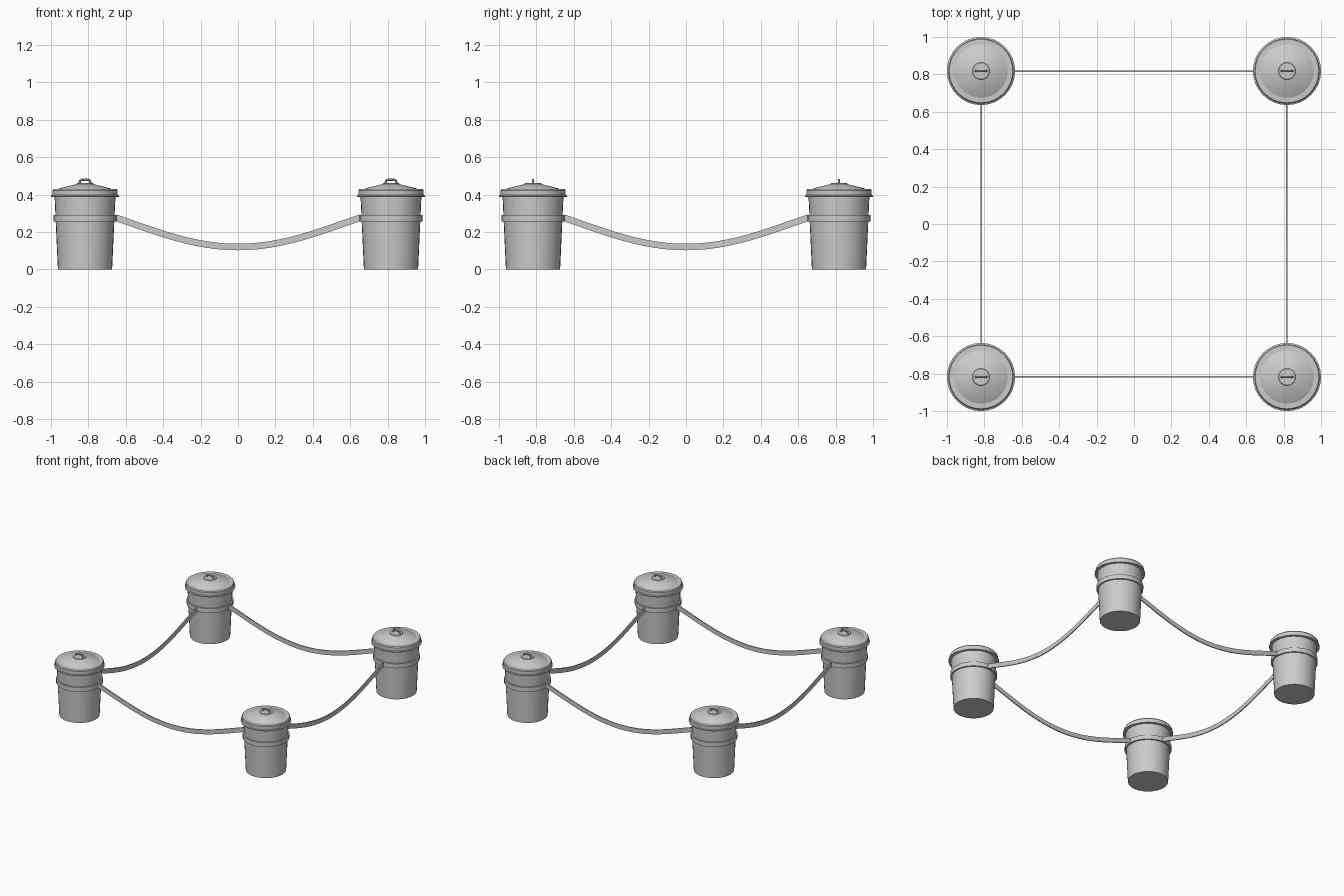
import bpy, bmesh, math
from mathutils import Vector

if "Cube" in bpy.data.objects:
    bpy.data.objects.remove(bpy.data.objects["Cube"])

C = 0.818      # bin centre offset on both axes
SEG = 32


def finish(name, bm, loc=(0, 0, 0), angle=30):
    bmesh.ops.recalc_face_normals(bm, faces=bm.faces)
    me = bpy.data.meshes.new(name)
    bm.to_mesh(me)
    bm.free()
    ob = bpy.data.objects.new(name, me)
    bpy.context.collection.objects.link(ob)
    ob.location = loc
    bpy.ops.object.select_all(action='DESELECT')
    bpy.context.view_layer.objects.active = ob
    ob.select_set(True)
    bpy.ops.object.shade_smooth_by_angle(angle=math.radians(angle))
    return ob


def lathe(name, profile, loc, closed=False):
    bm = bmesh.new()
    vs = [bm.verts.new((r, 0, z)) for r, z in profile]
    pairs = list(zip(vs, vs[1:])) + ([(vs[-1], vs[0])] if closed else [])
    es = [bm.edges.new(p) for p in pairs]
    bmesh.ops.spin(bm, geom=vs + es, axis=(0, 0, 1), cent=(0, 0, 0),
                   steps=SEG, angle=math.tau)
    bmesh.ops.remove_doubles(bm, verts=bm.verts, dist=1e-5)
    return finish(name, bm, loc)


def sweep(name, path, section, side, loc=(0, 0, 0)):
    # section points are (along side, along path normal)
    bm = bmesh.new()
    side = Vector(side)
    path = [Vector(p) for p in path]
    rings = []
    for i, p in enumerate(path):
        t = (path[min(i + 1, len(path) - 1)] - path[max(i - 1, 0)]).normalized()
        n = side.cross(t)
        rings.append([bm.verts.new(p + side * a + n * b) for a, b in section])
    k = len(section)
    for r, s in zip(rings, rings[1:]):
        for j in range(k):
            bm.faces.new((r[j], r[(j + 1) % k], s[(j + 1) % k], s[j]))
    bm.faces.new(rings[0])
    bm.faces.new(rings[-1])
    return finish(name, bm, loc)


body = [(0, 0), (0.145, 0), (0.163, 0.395), (0, 0.395)]
band = [(0.152, 0.257), (0.168, 0.257), (0.168, 0.292), (0.152, 0.292)]
lid = [(0, 0.388), (0.181, 0.388), (0.182, 0.394), (0.175, 0.398), (0.175, 0.422),
       (0.17, 0.429), (0.142, 0.43), (0.138, 0.433), (0.046, 0.456),
       (0.044, 0.461), (0, 0.462)]

# handle arch path and round section
arch = [(-0.028, 0, 0.452), (-0.028, 0, 0.466)]
arch += [(-0.018 - 0.010 * math.cos(a), 0, 0.469 + 0.010 * math.sin(a))
         for a in (0.4, 0.8, 1.2, 1.57)]
arch += [(-x, y, z) for x, y, z in reversed(arch)]
tube = [(0.006 * math.cos(i * math.tau / 8), 0.006 * math.sin(i * math.tau / 8))
        for i in range(8)]

# four bins
for sx in (-1, 1):
    for sy in (-1, 1):
        loc = (sx * C, sy * C, 0)
        tag = ("front" if sy < 0 else "back") + ("_left" if sx < 0 else "_right")
        lathe("bin_body_" + tag, body, loc)
        lathe("bin_band_" + tag, band, loc, closed=True)
        lathe("bin_lid_" + tag, lid, loc)
        sweep("lid_handle_" + tag, arch, tube, (0, 1, 0), loc)

# four sagging straps joining neighbouring bins
strap = [(-0.004, -0.0175), (0.004, -0.0175), (0.004, 0.0175), (-0.004, 0.0175)]
sag = []
for i in range(25):
    u = -0.655 + 1.31 * i / 24
    sag.append((u, 0.12 + 0.48 * u * u - 0.269 * u ** 4))
for s, fb, lr in ((-1, "front", "left"), (1, "back", "right")):
    sweep("strap_" + fb, [(u, s * C, z) for u, z in sag], strap, (0, 1, 0))
    sweep("strap_" + lr, [(s * C, u, z) for u, z in sag], strap, (1, 0, 0))
